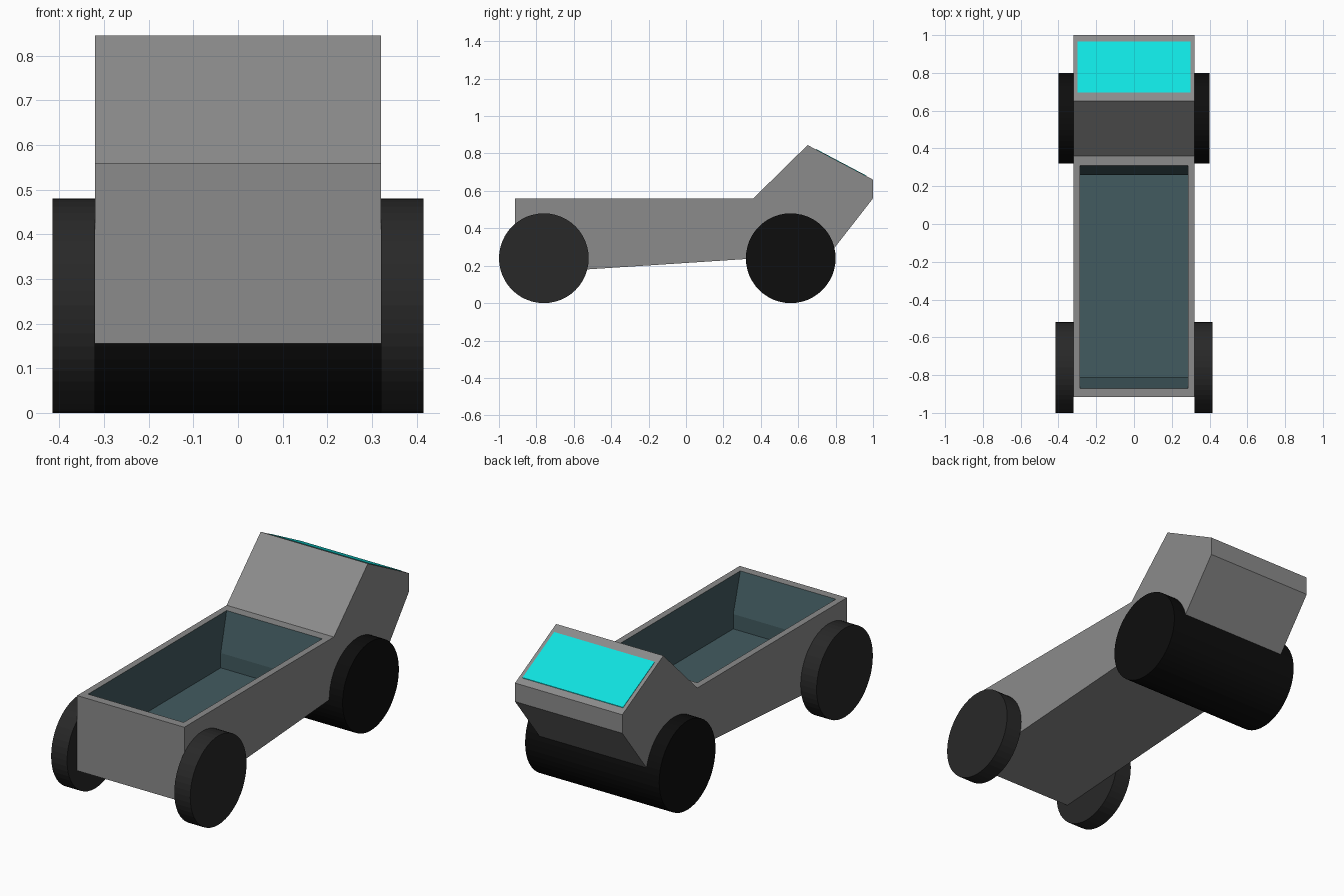
import bpy, bmesh, math

if "Cube" in bpy.data.objects:
    bpy.data.objects.remove(bpy.data.objects["Cube"])


def material(name, rgb):
    m = bpy.data.materials.new(name)
    m.diffuse_color = (*rgb, 1)
    m.use_nodes = True
    m.node_tree.nodes["Principled BSDF"].inputs["Base Color"].default_value = m.diffuse_color
    return m


def extrude_profile(name, profile, half_width, mats, index=0):
    """Extrude a (y, z) outline symmetrically across x."""
    bm = bmesh.new()
    face = bm.faces.new([bm.verts.new((-half_width, y, z)) for y, z in profile])
    new = bmesh.ops.extrude_face_region(bm, geom=[face])["geom"]
    bmesh.ops.translate(bm, vec=(2 * half_width, 0, 0),
                        verts=[v for v in new if isinstance(v, bmesh.types.BMVert)])
    bmesh.ops.recalc_face_normals(bm, faces=bm.faces)
    for f in bm.faces:
        f.material_index = index
    mesh = bpy.data.meshes.new(name)
    bm.to_mesh(mesh)
    bm.free()
    for m in mats:
        mesh.materials.append(m)
    ob = bpy.data.objects.new(name, mesh)
    bpy.context.collection.objects.link(ob)
    return ob


def roller(name, x0, x1, y, mat, radius=0.24):
    bpy.ops.mesh.primitive_cylinder_add(
        vertices=48, radius=radius, depth=x1 - x0,
        location=((x0 + x1) / 2, y, radius), rotation=(0, math.pi / 2, 0))
    ob = bpy.context.object
    ob.name = name
    ob.data.materials.append(mat)
    return ob


grey = material("body_grey", (0.26, 0.26, 0.26))
lining = material("lining_slate", (0.055, 0.105, 0.118))
cyan = material("glass_cyan", (0.005, 0.76, 0.74))
rubber = material("wheel_charcoal", (0.021, 0.021, 0.021))
black = material("roller_black", (0.004, 0.004, 0.004))

# Body with raised wedge cab
body = extrude_profile("body", [
    (-0.915, 0.155), (0.77, 0.295 - 0.03), (1.0, 0.56), (1.0, 0.66),
    (0.65, 0.845), (0.36, 0.56), (-0.915, 0.56)], 0.32, [grey, lining])

# Hollow load bed: sloped end walls, then a short upright part and flat floor
bed = extrude_profile("bed_cutter", [
    (-0.81, 0.27), (0.26, 0.27), (0.26, 0.35), (0.31, 0.56), (0.31, 0.60),
    (-0.87, 0.60), (-0.87, 0.56), (-0.81, 0.35)], 0.285, [grey, lining], 1)
bed.hide_render = True
bed.hide_set(True)
cut = body.modifiers.new("bed", 'BOOLEAN')
cut.operation = 'DIFFERENCE'
cut.solver = 'EXACT'
cut.object = bed

# Window plate lying on the sloped roof
def roof(y, lift):
    return (y, 0.845 - (y - 0.65) * 0.185 / 0.35 + lift)

extrude_profile("window", [roof(0.695, -0.01), roof(0.965, -0.01),
                           roof(0.965, 0.003), roof(0.695, 0.003)], 0.30, [cyan])

# Full-width roller under the cab and a pair of thin wheels at the other end
roller("cab_roller", -0.40, 0.40, 0.56, black)
for side, x0 in (("left", -0.415), ("right", 0.32)):
    roller(side + "_wheel", x0, x0 + 0.095, -0.76, rubber)
